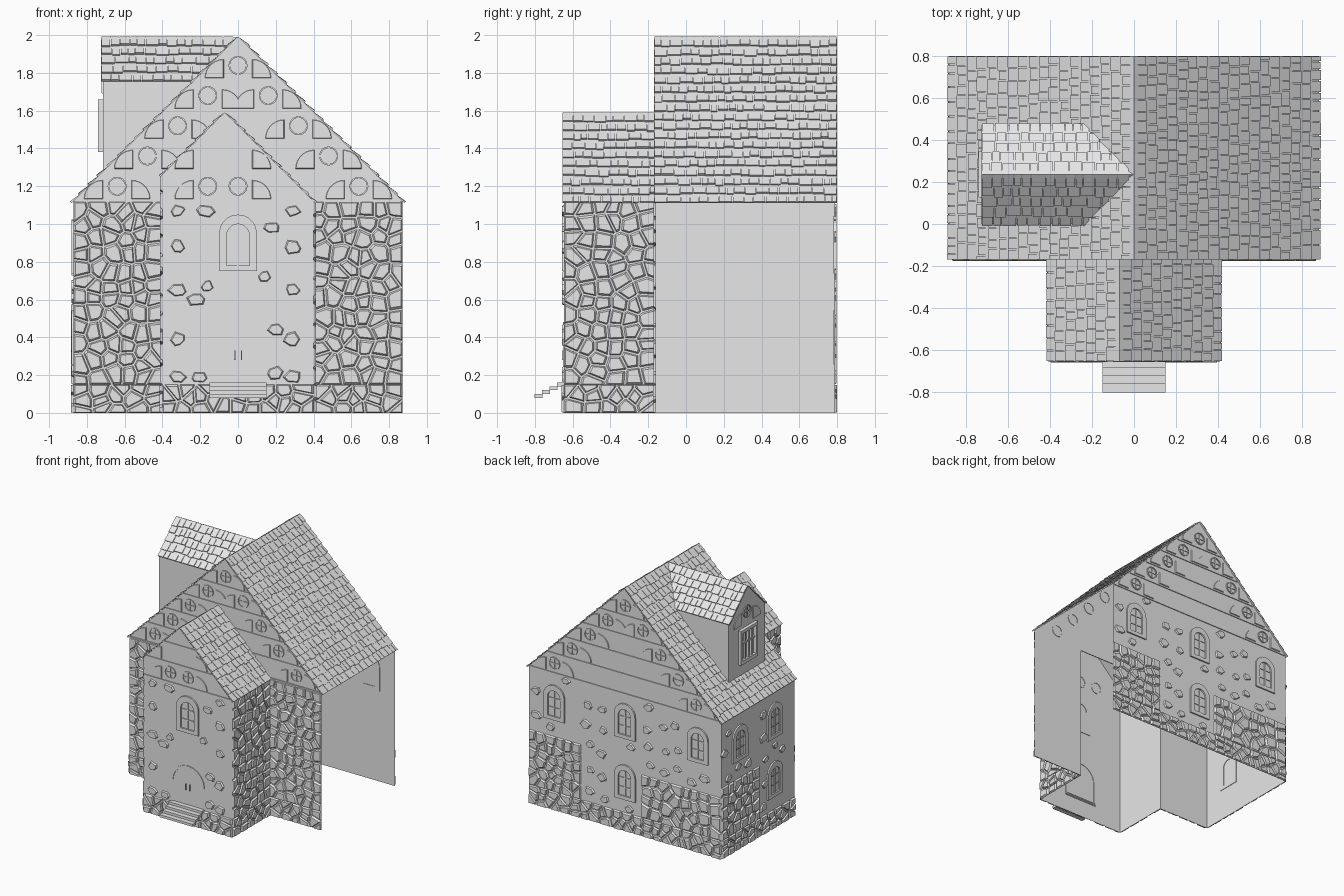
import bpy, bmesh, math, random
from mathutils import Vector, Matrix

random.seed(4)
if "Cube" in bpy.data.objects:
    bpy.data.objects.remove(bpy.data.objects["Cube"])

grey = bpy.data.materials.new("stone_grey")
grey.use_nodes = True
grey.diffuse_color = (0.8, 0.8, 0.8, 1)
grey.node_tree.nodes["Principled BSDF"].inputs["Base Color"].default_value = grey.diffuse_color

X, Y, Z = Vector((1, 0, 0)), Vector((0, 1, 0)), Vector((0, 0, 1))
EAVE, PEAK, HALF = 1.12, 1.99, 0.87
FRONT, BACK, PORCH = -0.16, 0.785, -0.645


def frame(origin, u, v):
    """Local drawing plane: u across, v up, n outward."""
    u, v = u.normalized(), v.normalized()
    n = u.cross(v)
    return Matrix.Translation(origin) @ Matrix((u, v, n)).transposed().to_4x4()


def finish(name, bm):
    mesh = bpy.data.meshes.new(name)
    bm.to_mesh(mesh)
    bm.free()
    mesh.materials.append(grey)
    bpy.context.collection.objects.link(bpy.data.objects.new(name, mesh))


def add_points(bm, f, pts, h):
    return [bm.verts.new(f @ Vector((p[0], p[1], h))) for p in pts]


def sheet(bm, *pts):
    bm.faces.new([bm.verts.new(p) for p in pts])


def prism(bm, f, pts, top, base=0.0, shrink=1.0):
    cx = sum(p[0] for p in pts) / len(pts)
    cy = sum(p[1] for p in pts) / len(pts)
    small = [(cx + (x - cx) * shrink, cy + (y - cy) * shrink) for x, y in pts]
    a, b = add_points(bm, f, pts, base), add_points(bm, f, small, top)
    bm.faces.new(b)
    for i in range(len(a)):
        j = (i + 1) % len(a)
        bm.faces.new((a[i], a[j], b[j], b[i]))


def bar(bm, f, x0, x1, z0, z1, top, base=0.0):
    prism(bm, f, [(x0, z0), (x1, z0), (x1, z1), (x0, z1)], top, base)


def ring(bm, f, outer, inner, top, base=-0.004):
    loops = [add_points(bm, f, p, h) for p, h in
             ((outer, base), (outer, top), (inner, top), (inner, base))]
    for i in range(len(outer)):
        j = (i + 1) % len(outer)
        for k in range(4):
            a, b = loops[k], loops[(k + 1) % 4]
            bm.faces.new((a[i], a[j], b[j], b[i]))


def arc(cx, cy, r, a0, a1, n):
    angles = [math.radians(a0 + (a1 - a0) * i / n) for i in range(n + 1)]
    return [(cx + r * math.cos(a), cy + r * math.sin(a)) for a in angles]


def arch(cx, z, w, h):
    return [(cx - w, z), (cx + w, z)] + arc(cx, z + h - w, w, 0, 180, 10)


def clip(pts, p, n):
    """Keep the part of a polygon behind the line through p with normal n."""
    out = []
    for i, a in enumerate(pts):
        b = pts[(i + 1) % len(pts)]
        da, db = (a - p).dot(n), (b - p).dot(n)
        if da <= 0:
            out.append(a)
        if da * db < 0:
            out.append(a.lerp(b, da / (da - db)))
    return out


def rubble(bm, f, x0, x1, z0, z1, w=0.085, h=0.08, top=0.013):
    """Fill a rectangle with irregular cells of raised stone."""
    nx, nz = max(1, round((x1 - x0) / w)), max(1, round((z1 - z0) / h))
    dx, dz = (x1 - x0) / nx, (z1 - z0) / nz
    seeds = {(i, k): Vector((x0 + (i + random.uniform(0.12, 0.88)) * dx,
                             z0 + (k + random.uniform(0.12, 0.88)) * dz))
             for i in range(nx) for k in range(nz)}
    for (i, k), s in seeds.items():
        cell = [Vector(p) for p in ((x0, z0), (x1, z0), (x1, z1), (x0, z1))]
        for a in range(i - 2, i + 3):
            for b in range(k - 2, k + 3):
                if (a, b) != (i, k) and (a, b) in seeds:
                    n = (seeds[a, b] - s).normalized()
                    cell = clip(cell, (s + seeds[a, b]) / 2 - n * 0.005, n)
        if len(cell) > 2:
            prism(bm, f, cell, top, 0, 0.8)


def loose_stone(bm, f, x, z):
    r = random.uniform(0.036, 0.052)
    pts = [(x + r * random.uniform(0.75, 1.2) * math.cos(a), z + 0.75 * r * random.uniform(0.8, 1.2) * math.sin(a))
           for a in [math.tau * i / 6 + random.uniform(-0.3, 0.3) for i in range(6)]]
    prism(bm, f, pts, 0.012, 0, 0.82)


def scatter(bm, f, x0, x1, z0, z1, avoid):
    x = x0 + 0.06
    while x < x1 - 0.04:
        z = z0 + random.uniform(0.03, 0.12)
        while z < z1 - 0.03:
            if all(abs(x - a) > 0.13 or abs(z - b) > 0.19 for a, b in avoid):
                loose_stone(bm, f, x + random.uniform(-0.03, 0.03), z)
            z += random.uniform(0.13, 0.22)
        x += 0.13


def window(bm, f, cx, cz, s=1.0):
    z = cz - 0.15 * s
    ring(bm, f, arch(cx, z, 0.1 * s, 0.3 * s), arch(cx, z + 0.03, 0.06 * s, 0.22 * s), 0.012)
    bar(bm, f, cx - 0.005, cx + 0.005, z + 0.03, z + 0.24 * s, 0.007)
    for t in (0.1, 0.18):
        bar(bm, f, cx - 0.055 * s, cx + 0.055 * s, z + t * s, z + t * s + 0.008, 0.006)


def round_window(bm, f, cx, cz, r=0.05):
    ring(bm, f, arc(cx, cz, r, 0, 345, 23), arc(cx, cz, r - 0.008, 0, 345, 23), 0.008)
    bar(bm, f, cx - 0.004, cx + 0.004, cz - r, cz + r, 0.006)
    bar(bm, f, cx - r, cx + r, cz - 0.004, cz + 0.004, 0.006)


def fan_panels(bm, f, cx, z, sides=(-1, 1)):
    for s in sides:
        corner = cx + s * 0.075
        angles = (0, 90) if s > 0 else (90, 180)
        prism(bm, f, [(corner, z)] + arc(corner, z, 0.1, *angles, 7), 0.007, 0, 0.94)


def shingles(bm, f, length, rows, span):
    """Rows of wedge tiles; span(v) gives the u range at slope height v."""
    step = length / rows
    for k in range(rows):
        v = k * step
        u, end = span(v + step * 0.5)
        while u < end - 0.004:
            w = min(random.uniform(0.035, 0.075), end - u)
            if end - u - w < 0.02:
                w = end - u
            drop = random.uniform(-0.004, 0.012) if k else 0
            lo = add_points(bm, f, [(u + 0.002, v - drop), (u + w - 0.002, v - drop)], 0)
            hi = add_points(bm, f, [(u + 0.002, v - drop), (u + w - 0.002, v - drop)], random.uniform(0.01, 0.014))
            end_v = add_points(bm, f, [(u + 0.002, v + step), (u + w - 0.002, v + step)], 0.002)
            bm.faces.new((lo[0], lo[1], hi[1], hi[0]))
            bm.faces.new((hi[0], hi[1], end_v[1], end_v[0]))
            bm.faces.new((lo[0], hi[0], end_v[0]))
            bm.faces.new((lo[1], end_v[1], hi[1]))
            u += w


def roof(name, f, length, rows, span):
    bm = bmesh.new()
    (a, b), (c, d) = span(0), span(length)
    corners = [(a, 0), (b, 0), (d, length)] + ([(c, length)] if abs(d - c) > 0.01 else [])
    bm.faces.new(add_points(bm, f, corners, 0))
    shingles(bm, f, length, rows, span)
    finish(name, bm)


front, back = frame(Y * FRONT, X, Z), frame(Y * BACK, -X, Z)
side = frame(-X * HALF, -Y, Z)
porch = frame(Y * PORCH, X, Z)

# Thin main walls, open underneath and on the +x side
bm = bmesh.new()
for s in (-1, 1):
    bm.faces.new(add_points(bm, front, [(s * 0.4, 0), (s * HALF, 0), (s * HALF, EAVE), (s * 0.4, EAVE)], 0))
for f in (front, back):
    bm.faces.new(add_points(bm, f, [(-HALF, EAVE), (HALF, EAVE), (0, PEAK)], 0))
bm.faces.new(add_points(bm, back, [(-HALF, 0), (HALF, 0), (HALF, EAVE), (-HALF, EAVE)], 0))
bm.faces.new(add_points(bm, side, [(-BACK, 0), (-FRONT, 0), (-FRONT, EAVE), (-BACK, EAVE)], 0))
finish("main_walls", bm)

# Porch walls with an off-centre ridge
RIDGE, PTOP, PW = -0.07, 1.59, 0.4
PLEFT = PTOP - (RIDGE + PW)
bm = bmesh.new()
bm.faces.new(add_points(bm, porch, [(-PW, 0), (PW, 0), (PW, EAVE), (RIDGE, PTOP), (-PW, PLEFT)], 0))
for x, z in ((-PW, PLEFT), (PW, EAVE)):
    sheet(bm, (x, PORCH, 0), (x, FRONT, 0), (x, FRONT, z), (x, PORCH, z))
finish("porch_walls", bm)

# Rubble masonry and loose stones
porch_right, porch_left = frame(X * PW, Y, Z), frame(-X * PW, -Y, Z)
BASE = 0.15
bm = bmesh.new()
for f, a, b in ((front, -HALF, -PW), (front, PW, HALF), (porch, -PW, PW), (back, -HALF, HALF),
                (side, -BACK, -FRONT), (porch_right, PORCH, FRONT), (porch_left, -FRONT, -PORCH)):
    rubble(bm, f, a, b, 0, BASE, 0.09, 0.05, 0.015)
finish("foundation_stones", bm)
bm = bmesh.new()
for f, a, b, top in ((front, -HALF, -PW, EAVE), (front, PW, HALF, EAVE), (porch_right, PORCH, FRONT, EAVE),
                     (porch_left, -FRONT, -PORCH, PLEFT), (back, -HALF, -0.4, 0.6),
                     (back, 0.15, HALF, 0.5), (side, -BACK, -0.3, 0.58)):
    rubble(bm, f, a, b, BASE, top)
finish("rubble_stones", bm)

back_windows = [(-0.64, 0.88), (0, 0.9), (0.66, 0.88), (0, 0.4)]
side_windows = [(-0.55, 0.87), (-0.1, 0.88), (-0.1, 0.4)]
bm = bmesh.new()
for z in (0.19, 0.39, 0.65, 0.88, 1.07):
    for x in (-0.32, 0.29):
        loose_stone(bm, porch, x, z)
for x, z in ((-0.17, 1.07), (0.18, 0.98), (0.14, 0.72), (-0.16, 0.67), (-0.22, 0.6), (0.2, 0.44), (-0.2, 0.19), (0.2, 0.21)):
    loose_stone(bm, porch, x, z)
scatter(bm, back, -HALF, -0.4, 0.62, EAVE, back_windows)
scatter(bm, back, -0.4, 0.15, BASE, EAVE, back_windows)
scatter(bm, back, 0.15, HALF, 0.52, EAVE, back_windows)
scatter(bm, side, -BACK, -0.3, 0.6, EAVE, side_windows)
scatter(bm, side, -0.3, 0.16, BASE, EAVE, side_windows)
finish("loose_stones", bm)

# Arched windows and door
bm = bmesh.new()
window(bm, porch, 0, 0.9)
for f, spots in ((back, back_windows), (side, side_windows)):
    for x, z in spots:
        window(bm, f, x, z, 0.95)
finish("arched_windows", bm)
bm = bmesh.new()
ring(bm, porch, arch(0, BASE, 0.15, 0.33), arch(0, BASE, 0.135, 0.315), 0.005)
for x in (-0.02, 0.015):
    bar(bm, porch, x, x + 0.006, 0.28, 0.33, 0.012)
finish("front_door", bm)

# Gable bands, round windows and fan panels
bm = bmesh.new()
for f in (front, back):
    for k in range(5):
        z, x = EAVE + 0.16 * k, 0.64 - 0.16 * k
        w = PEAK - z - 0.01
        bar(bm, f, -w, w, z - 0.006, z + 0.006, 0.007)
        for cx in {x, -x}:
            round_window(bm, f, cx, z + 0.08)
            fan_panels(bm, f, cx, z + 0.012)
bar(bm, porch, -PW, PW, EAVE - 0.006, EAVE + 0.006, 0.007)
for z in (EAVE + 0.16, EAVE + 0.32):
    bar(bm, porch, RIDGE - min(PTOP - z, 0.33), RIDGE + PTOP - z, z - 0.006, z + 0.006, 0.007)
for cx, s in ((-0.16, -1), (0, 1)):
    round_window(bm, porch, cx, 1.2)
    fan_panels(bm, porch, cx, EAVE + 0.012, (s,))
    fan_panels(bm, porch, cx, EAVE + 0.172, (s,))
finish("gable_ornament", bm)

# Main and porch roofs
R2 = math.sqrt(2)
RW = 0.88
main_span = (FRONT - 0.01, 0.8)
base = PEAK - RW
roof("main_roof_left", frame((RW, 0, base), Y, Z - X), RW * R2, 18, lambda v: main_span)
roof("main_roof_right", frame((-RW, 0, base), -Y, Z + X), RW * R2, 18, lambda v: (-0.8, 0.17))
rise = PTOP - EAVE + 0.01
roof("porch_roof_left", frame((RIDGE + rise, 0, PTOP - rise), Y, Z - X), rise * R2, 10, lambda v: (PORCH - 0.01, FRONT))
rise = RIDGE + PW + 0.01
roof("porch_roof_right", frame((RIDGE - rise, 0, PTOP - rise), -Y, Z + X), rise * R2, 7, lambda v: (-FRONT, -PORCH + 0.01))

# Dormer on the -x slope
DX, DY, DW, DE = -0.715, 0.235, 0.235, 1.755
dormer = frame((DX, DY, 0), -Y, Z)
foot = PEAK + DX
bm = bmesh.new()
bm.faces.new(add_points(bm, dormer, [(-DW, foot), (DW, foot), (DW, DE), (0, PEAK), (-DW, DE)], 0))
for y in (DY - DW, DY + DW):
    sheet(bm, (DX, y, foot), (DX, y, DE), (DE - PEAK, y, DE))
finish("dormer_walls", bm)
length = DW * R2
roof("dormer_roof_front", frame((0, DY - DW, DE), X, Z + Y), length, 5, lambda v: (DX - 0.01, DE - PEAK + v / R2))
roof("dormer_roof_back", frame((0, DY + DW, DE), -X, Z - Y), length, 5, lambda v: (PEAK - DE - v / R2, -DX + 0.01))
bm = bmesh.new()
rect = lambda w, a, b: [(-w, a), (w, a), (w, b), (-w, b)]
ring(bm, dormer, rect(0.11, 1.38, 1.66), rect(0.085, 1.41, 1.635), 0.026)
for x in (-0.04, 0, 0.04):
    bar(bm, dormer, x - 0.006, x + 0.006, 1.41, 1.635, 0.018)
bar(bm, dormer, -0.085, 0.085, 1.54, 1.552, 0.016)
round_window(bm, dormer, 0, 1.78)
fan_panels(bm, dormer, 0, 1.69)
finish("dormer_window", bm)

# Entrance steps
bm = bmesh.new()
for i in range(4):
    y = PORCH - 0.04 * i
    tread = frame((0, y, 0.14 - 0.02 * i), X, Z)
    bar(bm, tread, -0.15, 0.15, 0, 0.02, 0.037, -0.005)
    sheet(bm, *[tread @ Vector((s * 0.15, 0, h)) for s, h in ((-1, -0.005), (1, -0.005), (1, 0.037), (-1, 0.037))])
finish("entrance_steps", bm)
